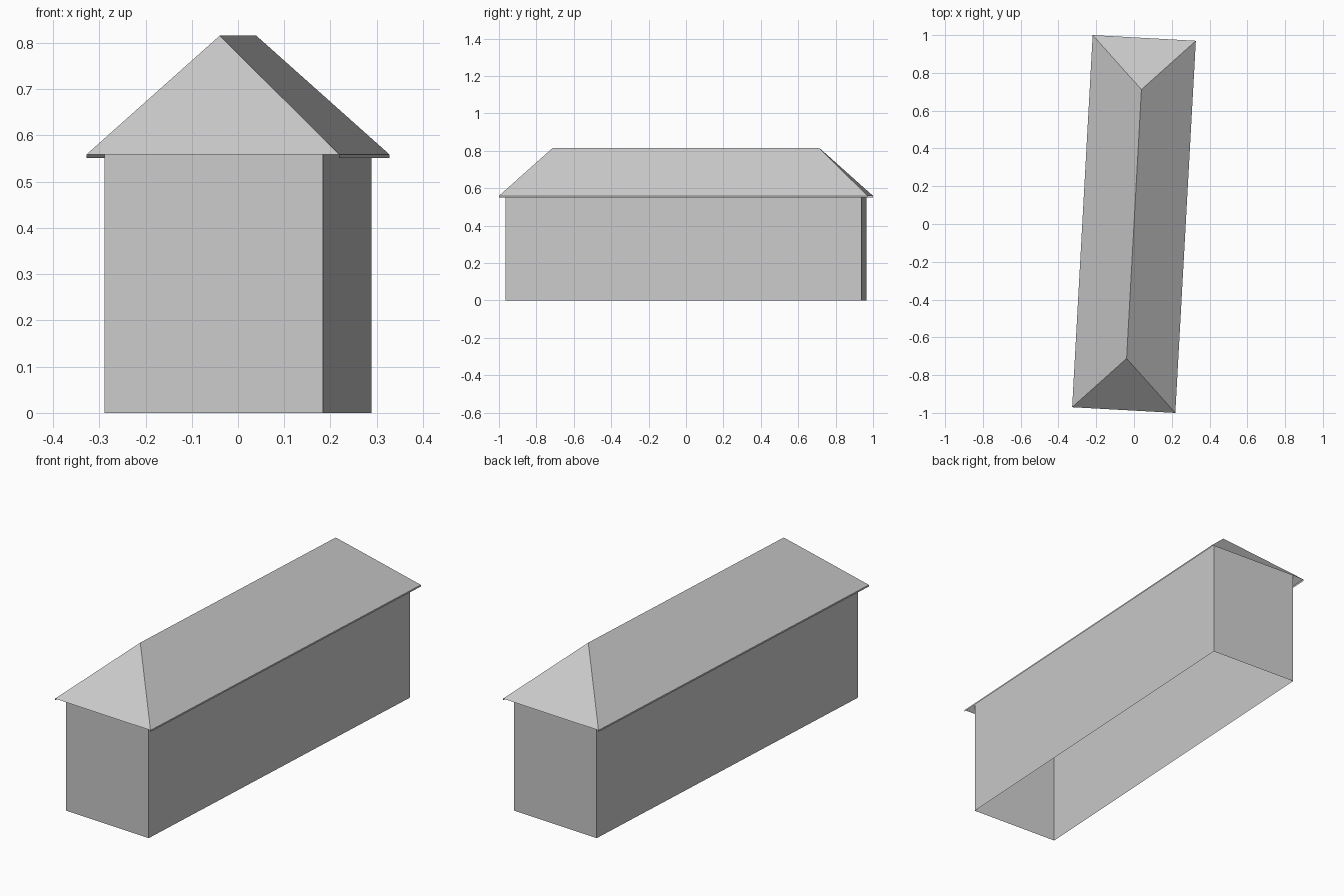
import bpy, bmesh, math
from mathutils import Matrix

cube = bpy.data.objects.get("Cube")
if cube:
    bpy.data.objects.remove(cube, do_unlink=True)

TURN = Matrix.Rotation(math.radians(-3.16), 4, 'Z')
EAVE, RIDGE, FASCIA_BOTTOM, WALL_TOP = 0.559, 0.816, 0.551, 0.59


def make_material(name, rgb):
    mat = bpy.data.materials.new(name)
    mat.use_nodes = True
    mat.diffuse_color = (*rgb, 1)
    mat.node_tree.nodes["Principled BSDF"].inputs["Base Color"].default_value = (*rgb, 1)
    return mat


grey = make_material("light grey", (0.6, 0.6, 0.6))


def finish(bm, name):
    bm.transform(TURN)
    mesh = bpy.data.meshes.new(name)
    bm.to_mesh(mesh)
    bm.free()
    mesh.materials.append(grey)
    obj = bpy.data.objects.new(name, mesh)
    bpy.context.collection.objects.link(obj)
    return obj


def ring(bm, half_x, half_y, z):
    signs = ((-1, -1), (1, -1), (1, 1), (-1, 1))
    return [bm.verts.new((sx * half_x, sy * half_y, z)) for sx, sy in signs]


# Walls: open shell, no floor
bm = bmesh.new()
low, high = ring(bm, 0.237, 0.953, 0), ring(bm, 0.237, 0.953, WALL_TOP)
for i in range(4):
    j = (i + 1) % 4
    bm.faces.new((low[i], low[j], high[j], high[i]))
finish(bm, "walls")

# Hipped roof: two long slopes and two end triangles
bm = bmesh.new()
a, b, c, d = ring(bm, 0.2735, 0.9865, EAVE)
front_peak = bm.verts.new((0, -0.713, RIDGE))
back_peak = bm.verts.new((0, 0.713, RIDGE))
for face in ((a, b, front_peak), (b, c, back_peak, front_peak),
             (c, d, back_peak), (d, a, front_peak, back_peak)):
    bm.faces.new(face)

# Thin fascia boards under the long eaves only
e, f, g, h = ring(bm, 0.2735, 0.9865, FASCIA_BOTTOM)
bm.faces.new((f, g, c, b))
bm.faces.new((h, e, a, d))
finish(bm, "hipped_roof")
